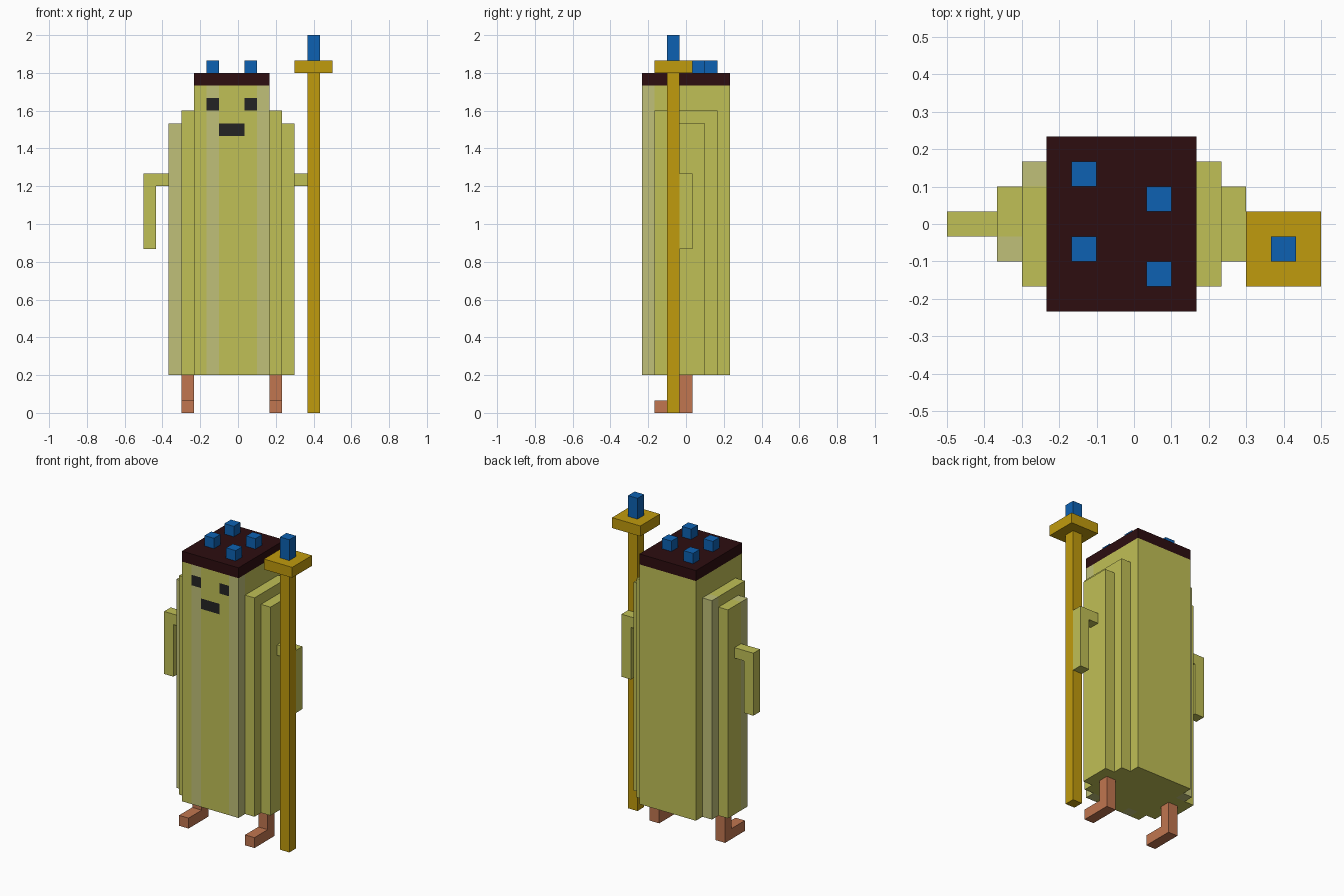
import bpy, bmesh
from math import floor
from mathutils import Vector

old = bpy.data.objects.get("Cube")
if old:
    bpy.data.objects.remove(old, do_unlink=True)

UNIT = 1 / 15                       # every part sits on one cubic grid
ORIGIN = Vector((-7.5, -3.5, 0))


def material(name, rgb):
    m = bpy.data.materials.new(name)
    m.use_nodes = True
    m.diffuse_color = (*rgb, 1)
    m.node_tree.nodes["Principled BSDF"].inputs["Base Color"].default_value = (*rgb, 1)
    return m


YELLOW = material("yellow", (0.53, 0.525, 0.093))
PALE = material("pale yellow", (0.525, 0.525, 0.188))
MAROON = material("dark maroon", (0.026, 0.004, 0.005))
BLUE = material("blue", (0.004, 0.12, 0.445))
GOLD = material("gold", (0.527, 0.328, 0.004))
SKIN = material("terracotta", (0.533, 0.181, 0.08))
BLACK = material("black", (0.017, 0.017, 0.017))


def box(name, lo, hi, mats, cuts=(), rule=None):
    """Box between two grid corners; cuts are (axis, position) face splits,
    rule maps the grid cell behind a face to a material index."""
    lo, hi = Vector(lo), Vector(hi)
    bm = bmesh.new()
    bmesh.ops.create_cube(bm, size=1)
    for v in bm.verts:
        v.co = Vector(((v.co[k] + 0.5) * (hi[k] - lo[k]) + lo[k]) for k in range(3))
    for axis, pos in cuts:
        normal = Vector((0, 0, 0))
        normal[axis] = 1
        bmesh.ops.bisect_plane(bm, geom=bm.verts[:] + bm.edges[:] + bm.faces[:],
                               plane_co=normal * pos, plane_no=normal)
    bm.normal_update()
    if rule:
        for f in bm.faces:
            cell = f.calc_center_median() - f.normal * 0.5
            f.material_index = rule(*(floor(c) for c in cell))
    for v in bm.verts:
        v.co = (v.co + ORIGIN) * UNIT
    mesh = bpy.data.meshes.new(name)
    bm.to_mesh(mesh)
    bm.free()
    for m in mats:
        mesh.materials.append(m)
    obj = bpy.data.objects.new(name, mesh)
    bpy.context.collection.objects.link(obj)
    return obj


# Body core with pale stripes, eyes and mouth
def core_rule(x, y, z):
    if y == 0 and (z == 24 and x in (5, 8) or z == 22 and x in (6, 7)):
        return 2
    return 1 if y == 0 and x in (5, 9) else 0


core_cuts = [(0, x) for x in (5, 6, 8, 9)] + [(1, 1)] + [(2, z) for z in (22, 23, 24, 25)]
box("body_core", (4, 0, 3), (10, 7, 26), [YELLOW, PALE, BLACK], core_cuts, core_rule)
box("head_cap", (4, 0, 26), (10, 7, 27), [MAROON])

# Stepped side panels
for side, x in (("right", 3), ("left", 10)):
    box(side + "_inner_panel", (x, 1, 3), (x + 1, 6, 24), [YELLOW, PALE], [(1, 5)],
        lambda x, y, z: int((x, y) == (3, 5)))
for side, x in (("right", 2), ("left", 11)):
    box(side + "_outer_panel", (x, 2, 3), (x + 1, 5, 23), [YELLOW, PALE], [(1, 3)],
        lambda x, y, z: int((x, y) == (2, 2)))

# Arms and hanging hands
for side, arm, hand in (("right", 1, 0), ("left", 12, 13)):
    box(side + "_upper_arm", (arm, 3, 18), (arm + 1, 4, 19), [YELLOW])
    box(side + "_forearm", (hand, 3, 13), (hand + 1, 4, 19), [YELLOW])

# Legs and feet
for side, x in (("right", 3), ("left", 10)):
    box(side + "_leg", (x, 3, 0), (x + 1, 4, 3), [SKIN])
    box(side + "_foot", (x, 1, 0), (x + 1, 3, 1), [SKIN])

# Blue studs on the cap
for n, (x, y) in enumerate(((5, 5), (5, 2), (8, 4), (8, 1))):
    box(f"cap_stud_{n + 1}", (x, y, 27), (x + 1, y + 1, 28), [BLUE])

# Staff
box("staff_pole", (13, 2, 0), (14, 3, 27), [GOLD])
box("staff_plate", (12, 1, 27), (15, 4, 28), [GOLD])
box("staff_gem", (13, 2, 28), (14, 3, 30), [BLUE])
